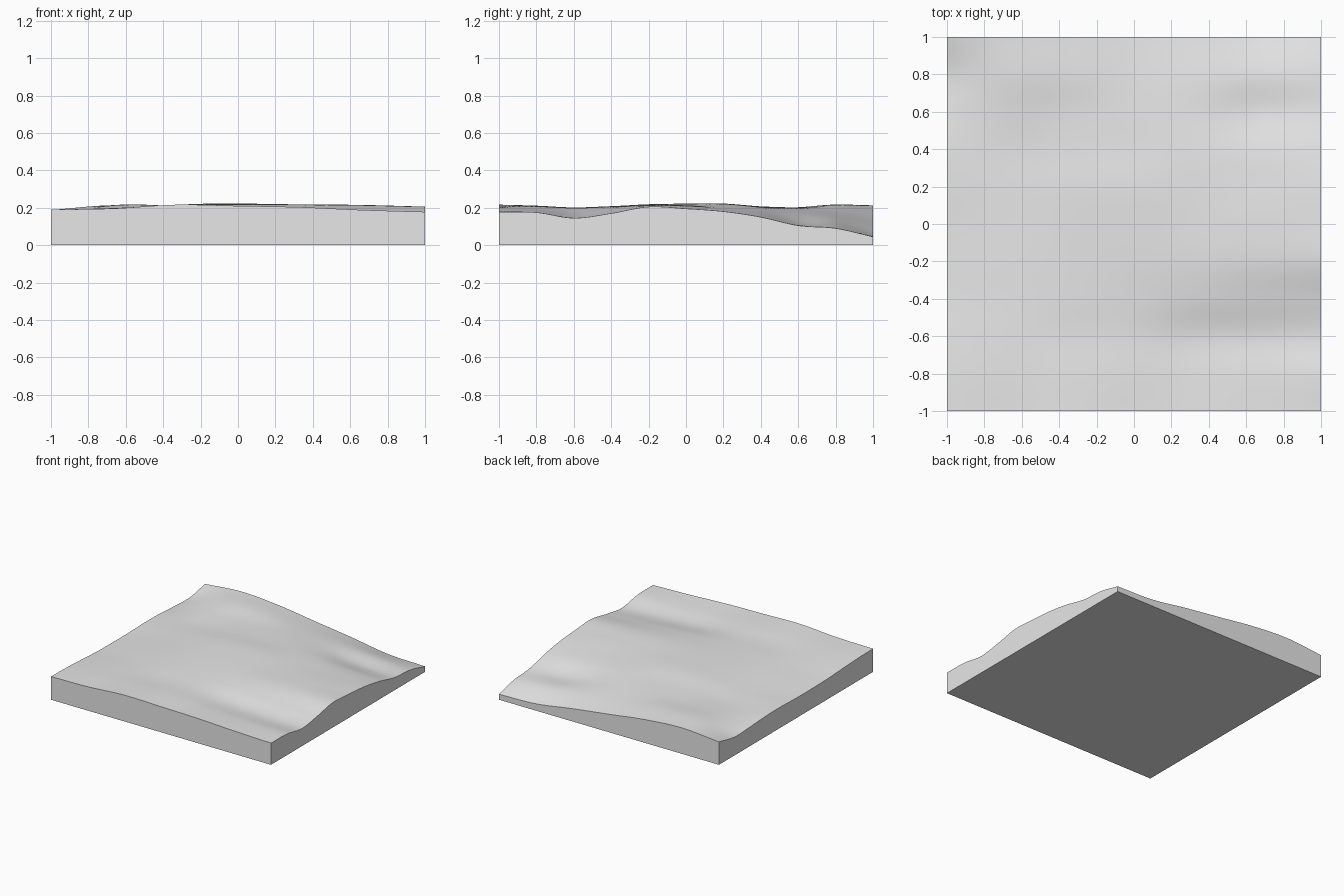
import bpy
import bmesh
import math

if "Cube" in bpy.data.objects:
    bpy.data.objects.remove(bpy.data.objects["Cube"], do_unlink=True)

# Coarse terrain heights in thousandths: rows run front to back, columns run along x
HEIGHTS = [
    [190, 196, 216, 210, 203, 188, 178],
    [187, 198, 210, 208, 190, 178, 175],
    [178, 194, 200, 199, 172, 155, 145],
    [168, 190, 205, 208, 200, 185, 170],
    [165, 190, 209, 218, 217, 213, 205],
    [165, 188, 213, 222, 215, 210, 195],
    [170, 188, 215, 222, 208, 195, 180],
    [168, 186, 205, 206, 195, 172, 150],
    [157, 197, 202, 194, 170, 121, 105],
    [152, 213, 208, 176, 148, 115, 90],
    [188, 213, 192, 148, 105, 56, 45],
]


def spline(values, position):
    """Smooth interpolation through evenly spaced values, position from 0 to 1."""
    last = len(values) - 1
    scaled = min(max(position, 0), 1) * last
    i = min(int(scaled), last - 1)
    t = scaled - i
    b, c = values[i], values[i + 1]
    a = values[i - 1] if i > 0 else 2 * b - c
    d = values[i + 2] if i + 2 <= last else 2 * c - b
    return b + t / 2 * (c - a + t * (2 * a - 5 * b + 4 * c - d + t * (3 * (b - c) + d - a)))


def terrain_height(x, y):
    along_y = [spline(row, (x + 1) / 2) for row in HEIGHTS]
    return spline(along_y, (y + 1) / 2) / 1000


def make_material(name, colour):
    material = bpy.data.materials.new(name)
    material.use_nodes = True
    material.diffuse_color = colour
    shader = next(n for n in material.node_tree.nodes if n.type == "BSDF_PRINCIPLED")
    shader.inputs["Base Color"].default_value = colour
    return material


# Rolling top surface
bm = bmesh.new()
bmesh.ops.create_grid(bm, x_segments=100, y_segments=100, size=1)
for vert in bm.verts:
    vert.co.z = terrain_height(vert.co.x, vert.co.y)

# Straight side walls dropped from the rim, closed with a flat underside
rim = [edge for edge in bm.edges if edge.is_boundary]
walls = bmesh.ops.extrude_edge_only(bm, edges=rim)["geom"]
for item in walls:
    if isinstance(item, bmesh.types.BMVert):
        item.co.z = 0
bottom_rim = [item for item in walls if isinstance(item, bmesh.types.BMEdge) and item.is_boundary]
bmesh.ops.contextual_create(bm, geom=bottom_rim)
bmesh.ops.recalc_face_normals(bm, faces=bm.faces)

mesh = bpy.data.meshes.new("terrain_block")
bm.to_mesh(mesh)
bm.free()
mesh.materials.append(make_material("light grey", (0.8, 0.8, 0.8, 1)))
block = bpy.data.objects.new("terrain_block", mesh)
bpy.context.collection.objects.link(block)

# Smooth hills with crisp block edges
bpy.ops.object.select_all(action="DESELECT")
block.select_set(True)
bpy.context.view_layer.objects.active = block
bpy.ops.object.shade_smooth_by_angle(angle=math.radians(30))
